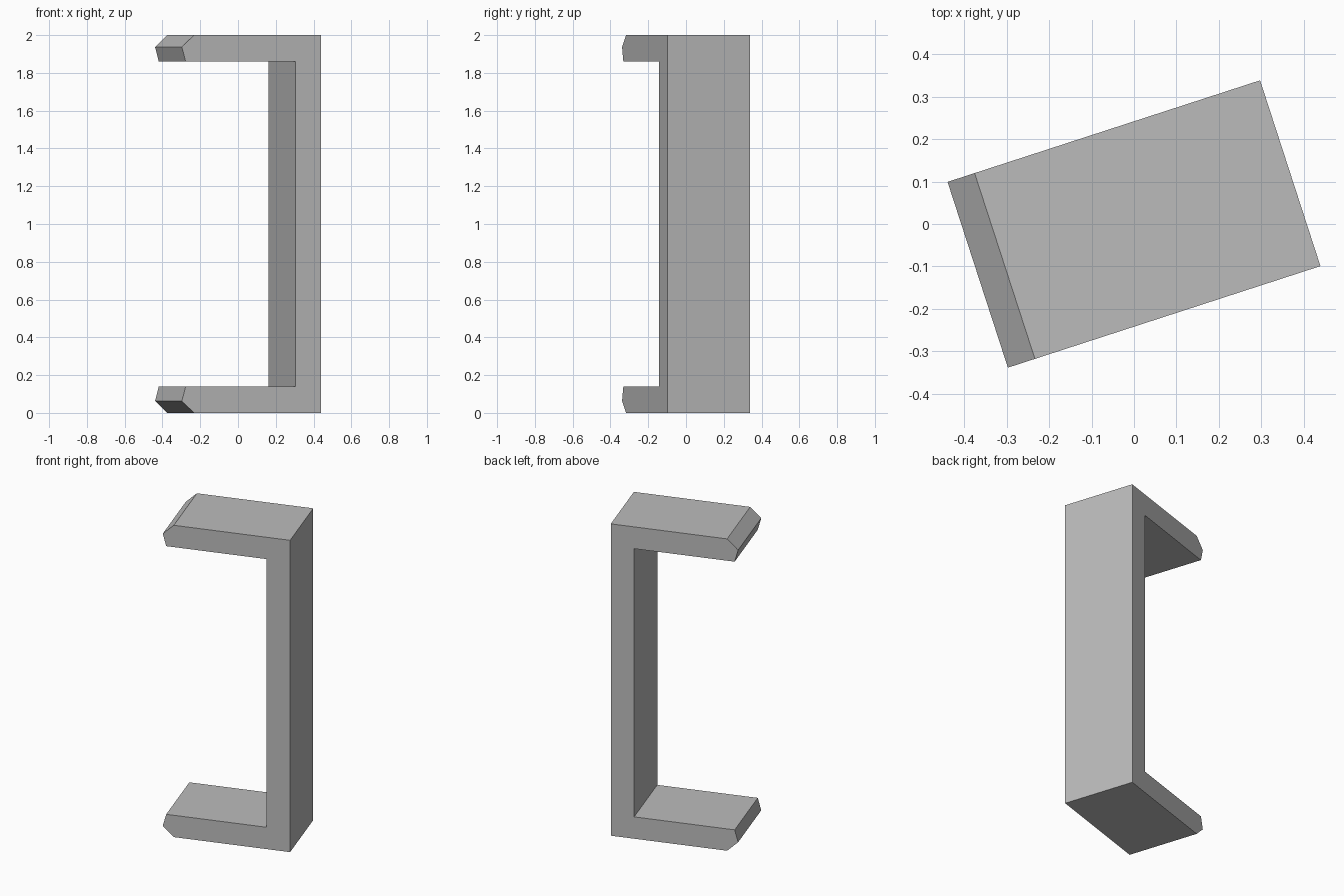
import bpy
import bmesh
from math import radians
from mathutils import Matrix

cube = bpy.data.objects.get("Cube")
if cube:
    bpy.data.objects.remove(cube, do_unlink=True)

HEIGHT, WIDTH, HALF_LENGTH = 2.0, 0.46, 0.387

# Plain grey material
grey = bpy.data.materials.new("plain grey")
grey.use_nodes = True
colour = (0.5, 0.5, 0.5, 1)
grey.diffuse_color = colour
grey.node_tree.nodes["Principled BSDF"].inputs["Base Color"].default_value = colour

# Lower half of the bracket outline, mirrored in height to close the C shape
lower = [(0.245, 0.14), (-0.366, 0.14), (-HALF_LENGTH, 0.063),
         (-0.32, 0), (HALF_LENGTH, 0)]
outline = lower + [(x, HEIGHT - z) for x, z in reversed(lower)]

# Extrude the outline across the width and turn it about the vertical axis
bm = bmesh.new()
profile = bm.faces.new([bm.verts.new((x, -WIDTH / 2, z)) for x, z in outline])
result = bmesh.ops.extrude_face_region(bm, geom=[profile], use_keep_orig=True)
moved = [g for g in result["geom"] if isinstance(g, bmesh.types.BMVert)]
bmesh.ops.translate(bm, verts=moved, vec=(0, WIDTH, 0))
bmesh.ops.recalc_face_normals(bm, faces=bm.faces)
bm.transform(Matrix.Rotation(radians(18), 4, "Z"))

mesh = bpy.data.meshes.new("bracket")
bm.to_mesh(mesh)
bm.free()
mesh.materials.append(grey)
bpy.context.collection.objects.link(bpy.data.objects.new("bracket", mesh))
